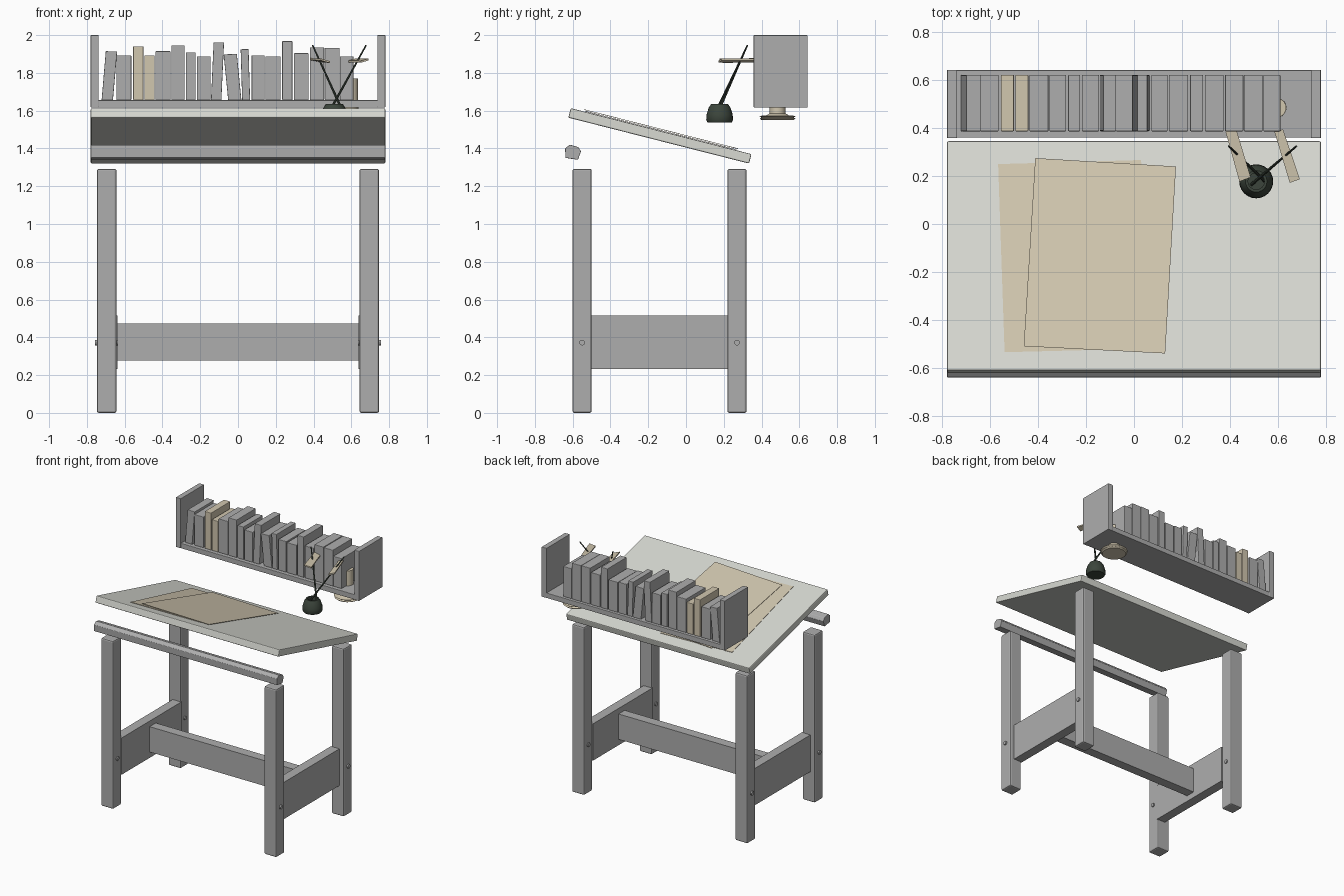
import bpy, bmesh, math
from mathutils import Vector

if "Cube" in bpy.data.objects:
    bpy.data.objects.remove(bpy.data.objects["Cube"])


def material(name, rgb):
    m = bpy.data.materials.new(name)
    m.diffuse_color = (*rgb, 1)
    m.use_nodes = True
    m.node_tree.nodes["Principled BSDF"].inputs["Base Color"].default_value = m.diffuse_color
    return m


GREY = material("grey_wood", (0.42, 0.42, 0.42))
PALE = material("pale_board", (0.69, 0.70, 0.65))
TAN = material("parchment", (0.64, 0.57, 0.43))
DARK = material("dark_green", (0.045, 0.06, 0.045))


def finish(name, bm, mat, bevel=0.0, smooth=False):
    bmesh.ops.recalc_face_normals(bm, faces=bm.faces)
    me = bpy.data.meshes.new(name)
    bm.to_mesh(me)
    bm.free()
    ob = bpy.data.objects.new(name, me)
    bpy.context.collection.objects.link(ob)
    me.materials.append(mat)
    if bevel:
        b = ob.modifiers.new("bevel", 'BEVEL')
        b.width, b.segments = bevel, 2
    if smooth:
        bpy.ops.object.select_all(action='DESELECT')
        ob.select_set(True)
        bpy.context.view_layer.objects.active = ob
        bpy.ops.object.shade_smooth_by_angle(angle=math.radians(35))
    return ob


def extrude(name, pts, offset, mat, bevel=0.0):
    """Extrude a closed outline of 3D points along an offset."""
    bm = bmesh.new()
    lo = [bm.verts.new(p) for p in pts]
    hi = [bm.verts.new(Vector(p) + Vector(offset)) for p in pts]
    bm.faces.new(lo)
    bm.faces.new(hi[::-1])
    n = len(pts)
    for i in range(n):
        j = (i + 1) % n
        bm.faces.new((lo[i], lo[j], hi[j], hi[i]))
    return finish(name, bm, mat, bevel)


def box(name, x, y, z, mat, bevel=0.0):
    pts = [(x[0], y[0], z[0]), (x[1], y[0], z[0]), (x[1], y[1], z[0]), (x[0], y[1], z[0])]
    return extrude(name, pts, (0, 0, z[1] - z[0]), mat, bevel)


def lathe(name, profile, centre, mat, seg=24):
    """Spin (radius, height) points around a vertical axis."""
    bm = bmesh.new()
    vs = [bm.verts.new((r, 0, z)) for r, z in profile]
    es = [bm.edges.new(p) for p in zip(vs, vs[1:])]
    bmesh.ops.spin(bm, geom=vs + es, cent=(0, 0, 0), axis=(0, 0, 1),
                   angle=2 * math.pi, steps=seg)
    bmesh.ops.remove_doubles(bm, verts=bm.verts, dist=1e-5)
    bmesh.ops.translate(bm, verts=bm.verts, vec=(centre[0], centre[1], 0))
    return finish(name, bm, mat, smooth=True)


def rod(name, a, b, r1, r2, mat, seg=10):
    a, b = Vector(a), Vector(b)
    bm = bmesh.new()
    bmesh.ops.create_cone(bm, cap_ends=True, segments=seg, radius1=r1, radius2=r2,
                          depth=(b - a).length)
    rot = (b - a).to_track_quat('Z', 'Y').to_matrix()
    bmesh.ops.rotate(bm, verts=bm.verts, matrix=rot)
    bmesh.ops.translate(bm, verts=bm.verts, vec=(a + b) / 2)
    return finish(name, bm, mat, smooth=True)


# Legs with bolts, and the side boards between them
for side, s in (("left", -1), ("right", 1)):
    for end, y in (("front", -0.55), ("back", 0.27)):
        xs = sorted((s * 0.643, s * 0.747))
        box(f"{end}_{side}_leg", xs, (y - 0.051, y + 0.051), (0, 1.292), GREY, 0.01)
        rod(f"{end}_{side}_bolt", (s * 0.635, y, 0.372), (s * 0.758, y, 0.372),
            0.015, 0.015, GREY, 12)
    box(f"{side}_side_board", sorted((s * 0.637, s * 0.71)), (-0.505, 0.223),
        (0.232, 0.515), GREY)
box("centre_rail", (-0.64, 0.64), (-0.165, -0.09), (0.277, 0.472), GREY)

# Sloping tabletop
extrude("tabletop", [(-0.78, -0.623, 1.563), (-0.78, -0.61, 1.613),
                     (-0.78, 0.347, 1.37), (-0.78, 0.334, 1.32)],
        (1.56, 0, 0), PALE, 0.006)

# Front ledge bar
extrude("ledge_bar", [(-0.78, y, z) for y, z in
                      ((-0.638, 1.35), (-0.640, 1.40), (-0.615, 1.42), (-0.57, 1.407),
                       (-0.556, 1.385), (-0.572, 1.34))], (1.56, 0, 0), GREY, 0.003)


# Paper sheets lying on the slope
def sheet(name, corners, lift):
    pts = [(x, y, 1.613 - 0.254 * (y + 0.61) + lift) for x, y in corners]
    extrude(name, pts, (0, 0, 0.003), TAN)


sheet("lower_sheet", [(-0.567, 0.25), (0.03, 0.267), (0.05, -0.52), (-0.54, -0.535)], 0.002)
sheet("upper_sheet", [(-0.412, 0.275), (0.175, 0.24), (0.13, -0.54), (-0.46, -0.51)], 0.009)

# Book shelf
box("shelf_bottom", (-0.78, 0.78), (0.36, 0.642), (1.617, 1.656), GREY, 0.003)
for side, s in (("left", -1), ("right", 1)):
    box(f"shelf_{side}_end", sorted((s * 0.738, s * 0.78)), (0.358, 0.643), (1.617, 2.0),
        GREY, 0.003)

# Books: left edge, width, top height, sideways lean
books = [(-0.722, 0.06, 1.915, 0.022), (-0.643, 0.078, 1.893, 0), (-0.555, 0.054, 1.941, 0),
         (-0.495, 0.054, 1.893, 0), (-0.437, 0.080, 1.915, 0), (-0.353, 0.070, 1.946, 0),
         (-0.275, 0.050, 1.908, 0), (-0.218, 0.072, 1.888, 0), (-0.143, 0.055, 1.962, 0.014),
         (-0.052, 0.070, 1.898, -0.024), (0.022, 0.042, 1.925, -0.008),
         (0.072, 0.068, 1.893, 0), (0.146, 0.080, 1.888, 0), (0.234, 0.054, 1.968, 0),
         (0.296, 0.078, 1.904, 0), (0.380, 0.076, 1.935, 0), (0.459, 0.078, 1.933, 0),
         (0.540, 0.071, 1.888, 0)]
for i, (x, w, top, lean) in enumerate(books):
    drop = -0.1 * lean * (1 if lean else 0)
    extrude(f"book_{i + 1}", [(x, 0.387, 1.656), (x + w, 0.387, 1.656),
                              (x + w + lean, 0.387, top + drop), (x + lean, 0.387, top)],
            (0, 0.235, 0), TAN if i in (2, 3) else GREY, 0.003)

# Candle stub passing through the shelf with a dish below
lathe("candle_and_dish", [(0, 1.55), (0.085, 1.55), (0.095, 1.558), (0.085, 1.564),
                          (0.098, 1.572), (0.06, 1.575), (0.042, 1.585), (0.04, 1.77),
                          (0, 1.77)], (0.595, 0.485), TAN)

# Ink pot
lathe("ink_pot", [(0, 1.538), (0.064, 1.538), (0.071, 1.55), (0.069, 1.58), (0.058, 1.615),
                  (0.045, 1.635), (0.034, 1.635), (0.034, 1.605), (0, 1.605)],
      (0.51, 0.178), DARK)

# Quill shafts and their feathers
for side, a, b in (("left", (0.55, 0.175, 1.606), (0.395, 0.325, 1.946)),
                   ("right", (0.49, 0.165, 1.606), (0.678, 0.325, 1.946))):
    rod(f"{side}_quill_shaft", a, b, 0.007, 0.004, DARK, 8)
extrude("left_feather", [(0.382, 0.385, 1.868), (0.43, 0.385, 1.858),
                         (0.487, 0.195, 1.852), (0.44, 0.177, 1.866)], (0, 0, 0.01), TAN)
extrude("right_feather", [(0.586, 0.385, 1.856), (0.622, 0.395, 1.866),
                          (0.692, 0.187, 1.866), (0.65, 0.172, 1.854)], (0, 0, 0.01), TAN)
